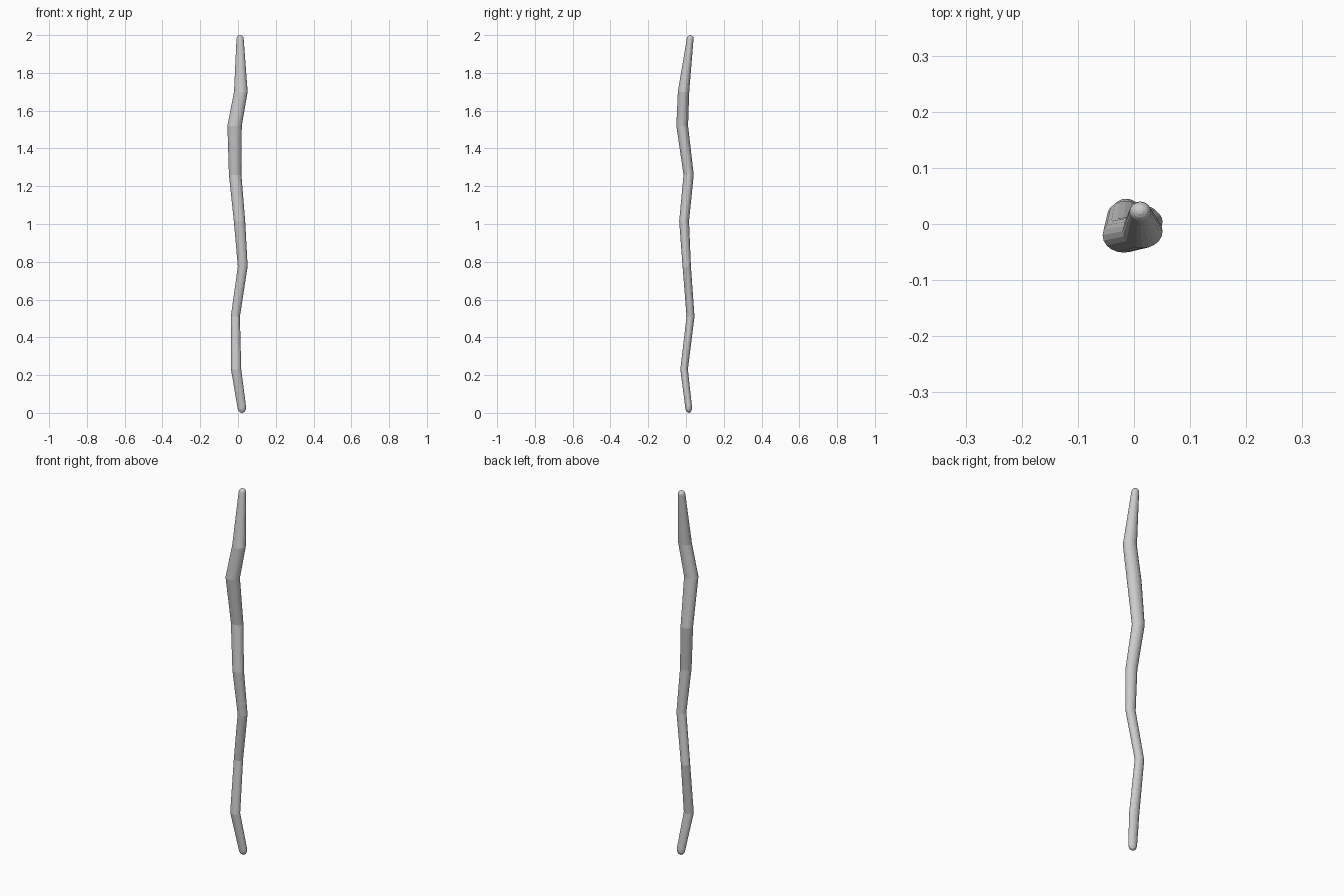
import bpy, bmesh, math
from mathutils import Vector

if "Cube" in bpy.data.objects:
    bpy.data.objects.remove(bpy.data.objects["Cube"])

SIDES = 20

# knots along the stick: x, y, z, half width in x, half width in y
KNOTS = [
    (0.020, 0.014, 0.030, 0.023, 0.018),
    (-0.010, -0.010, 0.230, 0.027, 0.020),
    (-0.014, 0.024, 0.510, 0.024, 0.021),
    (0.025, 0.004, 0.775, 0.026, 0.022),
    (0.008, -0.010, 1.015, 0.030, 0.026),
    (-0.015, 0.014, 1.260, 0.033, 0.027),
    (-0.018, -0.020, 1.520, 0.038, 0.031),
    (0.015, -0.013, 1.700, 0.036, 0.030),
    (0.011, 0.022, 1.980, 0.019, 0.018),
]


def dome(knot, height, lean):
    """Shrinking rings that round off one end."""
    x, y, z, rx, ry = knot
    rings = []
    for a in (25, 50, 72):
        c, s = math.cos(math.radians(a)), math.sin(math.radians(a))
        rings.append((x + lean[0] * s, y + lean[1] * s, z + height * s, rx * c, ry * c))
    return rings, Vector((x + lean[0], y + lean[1], z + height))


bm = bmesh.new()
low, low_tip = dome(KNOTS[0], -0.030, (0.001, 0.001))
high, high_tip = dome(KNOTS[-1], 0.020, (0.0, 0.001))

# stick: rings lofted from bottom to top
rings = []
for x, y, z, rx, ry in low[::-1] + KNOTS + high:
    rings.append([bm.verts.new((x + rx * math.cos(t), y + ry * math.sin(t), z))
                  for t in (2 * math.pi * i / SIDES for i in range(SIDES))])
for a, b in zip(rings, rings[1:]):
    for i in range(SIDES):
        j = (i + 1) % SIDES
        bm.faces.new((a[i], a[j], b[j], b[i]))

# rounded end tips
for ring, tip in ((rings[0], low_tip), (rings[-1], high_tip)):
    v = bm.verts.new(tip)
    for i in range(SIDES):
        bm.faces.new((ring[i], ring[(i + 1) % SIDES], v))
bmesh.ops.recalc_face_normals(bm, faces=bm.faces)

mesh = bpy.data.meshes.new("crooked_stick")
bm.to_mesh(mesh)
bm.free()
stick = bpy.data.objects.new("crooked_stick", mesh)
bpy.context.collection.objects.link(stick)
